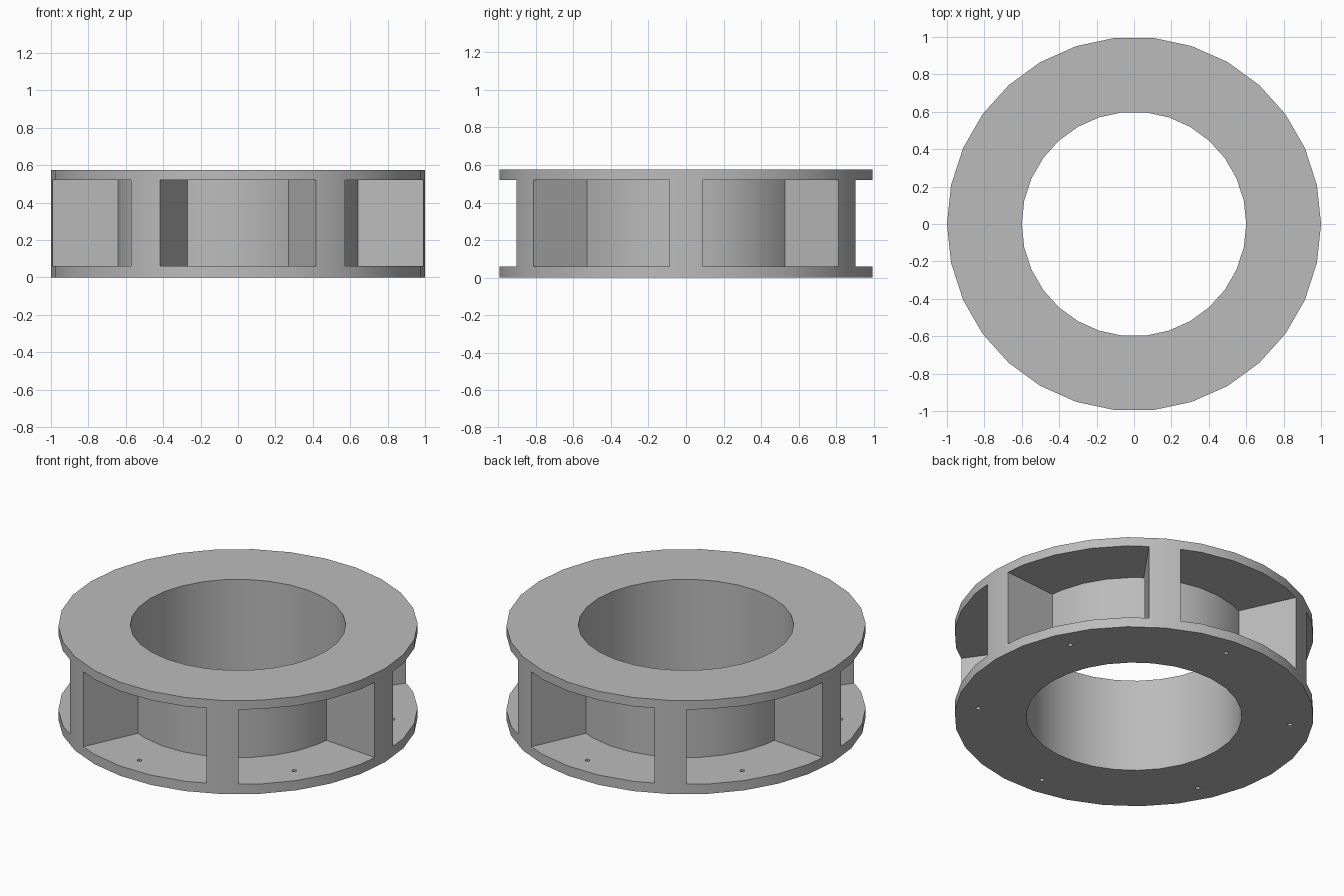
import bpy, bmesh
from math import radians, sin, cos, pi

cube = bpy.data.objects.get("Cube")
if cube:
    bpy.data.objects.remove(cube, do_unlink=True)

OUTER, BORE, HUB = 1.0, 0.6, 0.645
HEIGHT, FLOOR, CEILING = 0.575, 0.06, 0.52
SEGMENTS, BAYS = 30, 6
RIB_HALF = 5.15          # half angle of each rib, degrees
HOLE_ORBIT, HOLE_RADIUS = 0.872, 0.013

grey = bpy.data.materials.new("plain grey")
grey.use_nodes = True
colour = (0.5, 0.5, 0.5, 1)
grey.diffuse_color = colour
grey.node_tree.nodes["Principled BSDF"].inputs["Base Color"].default_value = colour


def polar(radius, degrees):
    a = radians(degrees)
    return radius * cos(a), radius * sin(a)


def make_object(name, bm):
    bmesh.ops.recalc_face_normals(bm, faces=bm.faces)
    mesh = bpy.data.meshes.new(name)
    bm.to_mesh(mesh)
    bm.free()
    mesh.materials.append(grey)
    obj = bpy.data.objects.new(name, mesh)
    bpy.context.collection.objects.link(obj)
    return obj


def prism(bm, outline, low, high):
    """Closed prism over a flat outline."""
    bottom = [bm.verts.new((x, y, low)) for x, y in outline]
    top = [bm.verts.new((x, y, high)) for x, y in outline]
    bm.faces.new(bottom)
    bm.faces.new(top)
    for i in range(len(outline)):
        j = (i + 1) % len(outline)
        bm.faces.new((bottom[i], bottom[j], top[j], top[i]))


# Solid ring: a rectangular section swept around the axis
bm = bmesh.new()
section = [(BORE, 0), (OUTER, 0), (OUTER, HEIGHT), (BORE, HEIGHT)]
loops = [[bm.verts.new((*polar(r, 360 * i / SEGMENTS), z)) for r, z in section]
         for i in range(SEGMENTS)]
for i, loop in enumerate(loops):
    after = loops[(i + 1) % SEGMENTS]
    for k in range(4):
        n = (k + 1) % 4
        bm.faces.new((loop[k], after[k], after[n], loop[n]))
spool = make_object("ribbed_ring", bm)

# Cutters: six open bays between the ribs, and six drain holes in the floor
bays, holes = bmesh.new(), bmesh.new()
step = 360 / SEGMENTS
for b in range(BAYS):
    start = b * 60
    first, last = start + RIB_HALF, start + 60 - RIB_HALF
    arc = [first] + [start + step * i for i in range(1, 5)] + [last]
    outline = [polar(HUB, a) for a in arc]
    outline += [polar(OUTER * 1.2, a) for a in reversed(arc)]
    prism(bays, outline, FLOOR, CEILING)
    cx, cy = polar(HOLE_ORBIT, start + 26)
    circle = [(cx + HOLE_RADIUS * cos(2 * pi * i / 16),
               cy + HOLE_RADIUS * sin(2 * pi * i / 16)) for i in range(16)]
    prism(holes, circle, -0.05, FLOOR + 0.05)

bpy.context.view_layer.objects.active = spool
spool.select_set(True)
for name, cutter_mesh in (("bay_cutter", bays), ("hole_cutter", holes)):
    cutter = make_object(name, cutter_mesh)
    cutter.hide_render = True
    cut = spool.modifiers.new(name, 'BOOLEAN')
    cut.operation = 'DIFFERENCE'
    cut.solver = 'EXACT'
    cut.object = cutter
    bpy.ops.object.modifier_apply(modifier=cut.name)
    bpy.data.objects.remove(cutter, do_unlink=True)

# Smooth round walls, crisp corners
bpy.ops.object.shade_smooth_by_angle(angle=radians(30))
